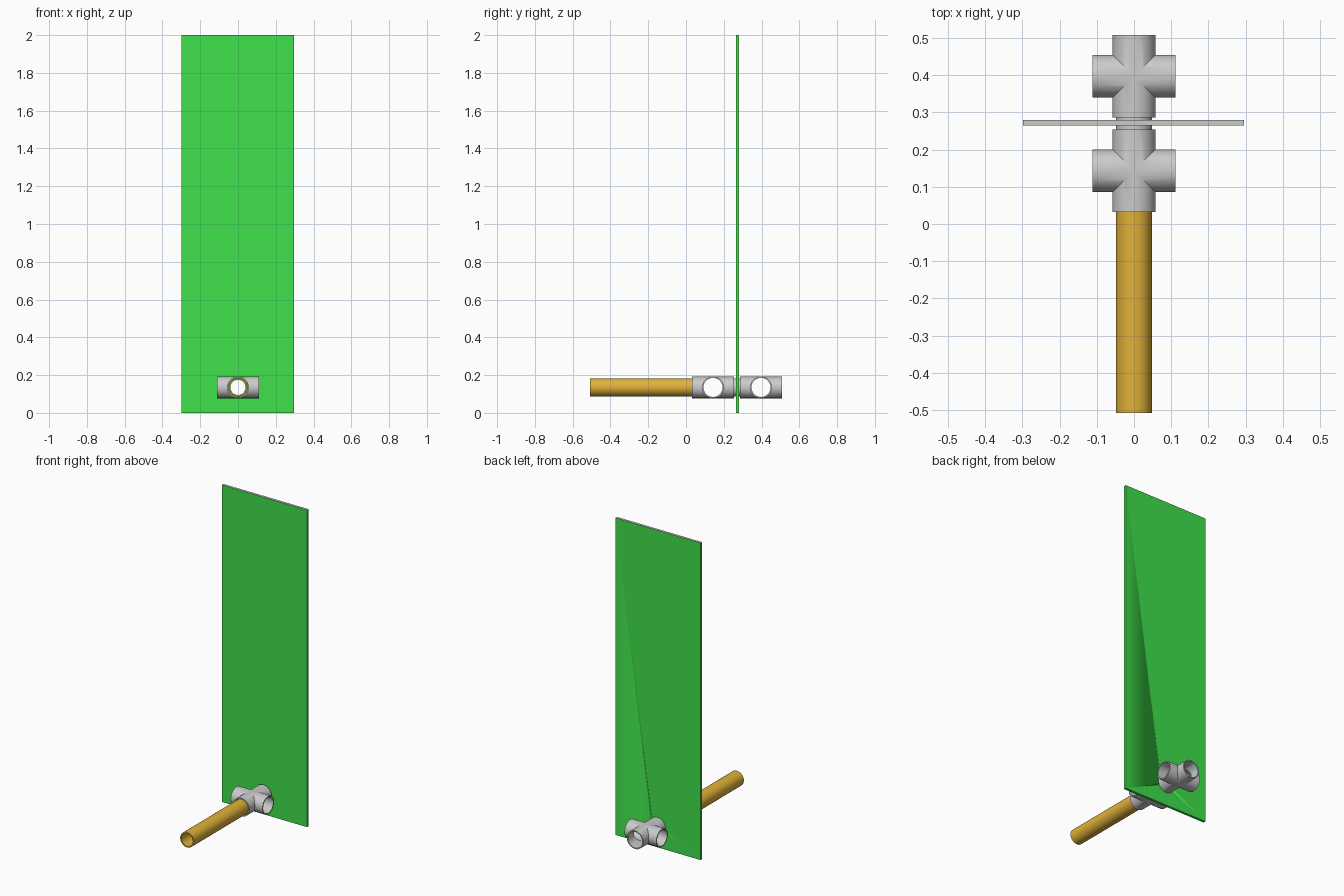
import bpy, bmesh
from math import pi, cos, sin
from mathutils import Matrix, Vector

if "Cube" in bpy.data.objects:
    bpy.data.objects.remove(bpy.data.objects["Cube"])

N = 48            # sides of every round part
Z = 0.135         # height of the pipe axis
R_PIPE, R_BORE = 0.048, 0.04
R_FIT, R_FIT_IN, ARM = 0.0575, 0.0505, 0.111
PANEL_Y = 0.272


def material(name, rgb):
    m = bpy.data.materials.new(name)
    m.diffuse_color = (*rgb, 1)
    m.use_nodes = True
    m.node_tree.nodes["Principled BSDF"].inputs["Base Color"].default_value = m.diffuse_color
    return m


def finish(bm, name, mat=None):
    bmesh.ops.remove_doubles(bm, verts=bm.verts, dist=1e-5)
    bmesh.ops.recalc_face_normals(bm, faces=bm.faces)
    me = bpy.data.meshes.new(name)
    bm.to_mesh(me)
    bm.free()
    ob = bpy.data.objects.new(name, me)
    bpy.context.collection.objects.link(ob)
    if mat:
        me.materials.append(mat)
    bpy.ops.object.select_all(action='DESELECT')
    bpy.context.view_layer.objects.active = ob
    ob.select_set(True)
    bpy.ops.object.shade_smooth_by_angle(angle=pi / 6)
    return ob


def skin(bm, rings, closed):
    """Bridge rings of points with quads."""
    vs = [[bm.verts.new(p) for p in r] for r in rings]
    for k in range(len(vs) if closed else len(vs) - 1):
        a, b = vs[k], vs[(k + 1) % len(vs)]
        for i in range(N):
            j = (i + 1) % N
            bm.faces.new((a[i], a[j], b[j], b[i]))


def ring(r, y, mitre=False):
    """Circle around the y axis; mitred rings follow the 45 degree joint."""
    pts = []
    for i in range(N):
        x, z = r * cos(2 * pi * i / N), r * sin(2 * pi * i / N)
        pts.append(Vector((x, abs(x) if mitre else y, z + Z)))
    return pts


def tube(name, y0, y1, mat=None):
    bm = bmesh.new()
    skin(bm, [ring(R_PIPE, y0), ring(R_PIPE, y1), ring(R_BORE, y1), ring(R_BORE, y0)], True)
    return finish(bm, name, mat)


def cross_fitting(name, y):
    bm = bmesh.new()
    for k in range(4):
        rot = Matrix.Translation((0, y, 0)) @ Matrix.Rotation(k * pi / 2, 4, 'Z')
        arm = [ring(R_FIT, 0, True), ring(R_FIT, ARM), ring(R_FIT_IN, ARM), ring(R_FIT_IN, 0, True)]
        skin(bm, [[rot @ p for p in r] for r in arm], False)
    return finish(bm, name)


green = material("green", (0.05, 0.75, 0.07))
orange = material("orange", (0.75, 0.44, 0.04))

# long pipe, the two cross fittings and the short pipe joining them
tube("long_pipe", -0.508, 0.085, orange)
cross_fitting("front_cross_fitting", 0.143)
cross_fitting("rear_cross_fitting", 0.397)
tube("joining_pipe", 0.2, 0.34)

# tall panel with a hole for the joining pipe
bm = bmesh.new()
bmesh.ops.create_cube(bm, size=1, matrix=Matrix.Translation((-0.001, PANEL_Y, 1)) @ Matrix.Diagonal((0.594, 0.016, 2, 1)))
panel = finish(bm, "panel", green)
bm = bmesh.new()
bmesh.ops.create_cone(bm, cap_ends=True, segments=N, radius1=R_PIPE, radius2=R_PIPE, depth=0.1,
                      matrix=Matrix.Translation((0, PANEL_Y, Z)) @ Matrix.Rotation(pi / 2, 4, 'X'))
cutter = finish(bm, "panel_hole_cutter")
cutter.hide_render = True
mod = panel.modifiers.new("hole", 'BOOLEAN')
mod.operation, mod.solver, mod.object = 'DIFFERENCE', 'EXACT', cutter
bpy.context.view_layer.objects.active = panel
bpy.ops.object.modifier_apply(modifier=mod.name)
bpy.data.objects.remove(cutter)

# top edge of the panel is uncoloured
panel.data.materials.clear()
panel.data.materials.append(green)
panel.data.materials.append(material("edge_grey", (0.7, 0.7, 0.7)))
for f in panel.data.polygons:
    f.material_index = 1 if f.normal.z > 0.9 and f.center.z > 1.9 else 0
